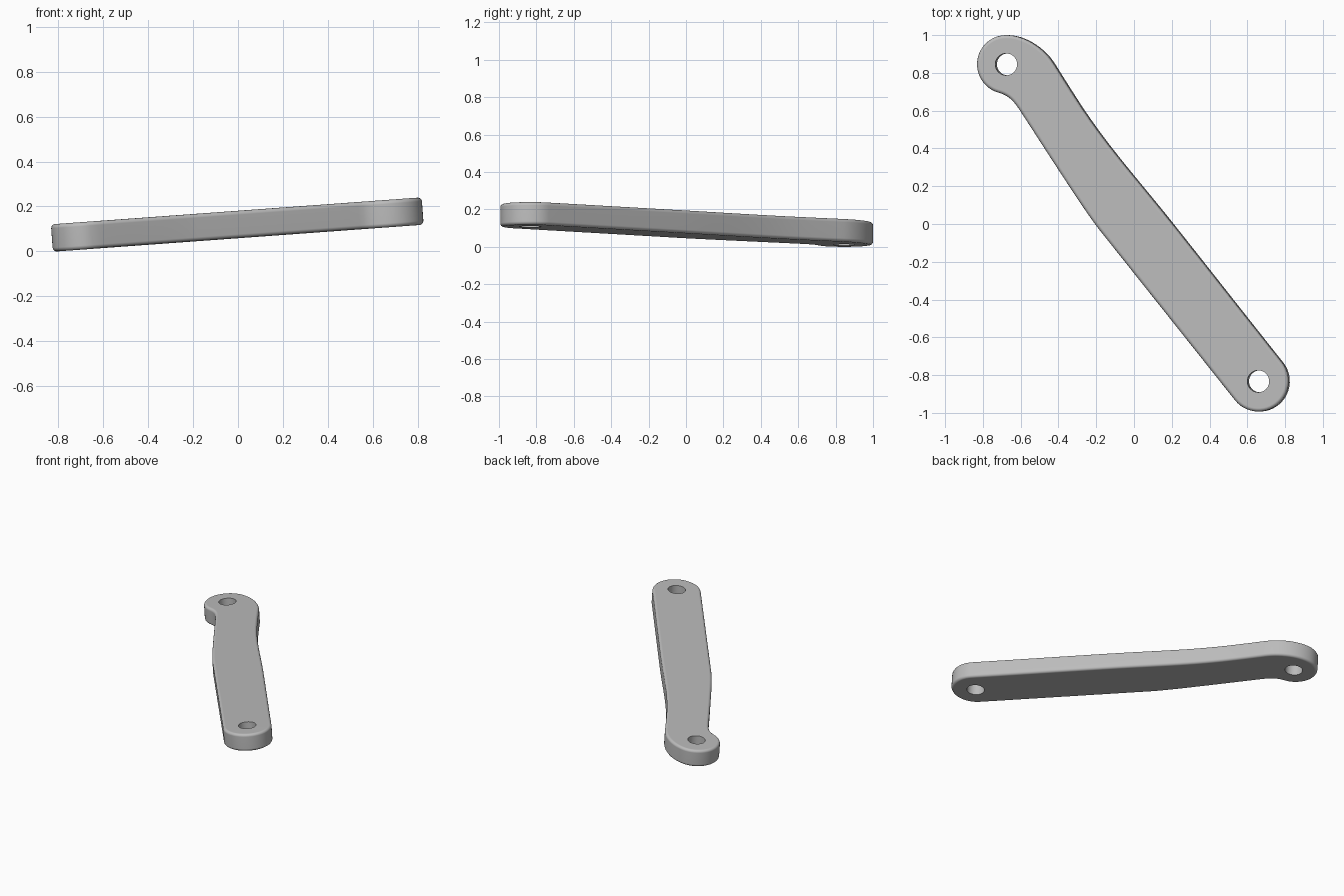
import bpy, bmesh, math
from mathutils import Vector
from mathutils.geometry import interpolate_bezier

cube = bpy.data.objects.get("Cube")
if cube:
    bpy.data.objects.remove(cube, do_unlink=True)

THICK = 0.122
TILT = -0.0727
HOLES = [(-0.674, 0.845), (0.664, -0.833)]
HOLE_RADIUS = 0.058

# Grey metal
metal = bpy.data.materials.new("grey metal")
metal.use_nodes = True
GREY = (0.5, 0.5, 0.5, 1)
metal.diffuse_color = GREY
metal.node_tree.nodes["Principled BSDF"].inputs["Base Color"].default_value = GREY

# Outline, clockwise: point, travel direction, handle length in and out
OUTLINE = [
    ((-0.83, 0.845), (0, 1), 0.07, 0.086),
    ((-0.675, 1.0), (1, 0), 0.086, 0.10),
    ((-0.42, 0.845), (0.53, -0.85), 0.10, 0.09),
    ((-0.26, 0.595), (0.56, -0.83), 0.09, 0.25),
    ((0.2, 0.01), (0.623, -0.782), 0.25, 0.3),
    ((0.789, -0.733), (0.623, -0.782), 0.3, 0.088),
    ((0.764, -0.958), (-0.782, -0.623), 0.088, 0.088),
    ((0.539, -0.933), (-0.623, 0.782), 0.088, 0.3),
    ((-0.178, -0.034), (-0.623, 0.782), 0.3, 0.1),
    ((-0.40, 0.29), (-0.55, 0.835), 0.1, 0.1),
    ((-0.605, 0.605), (-0.55, 0.835), 0.1, 0.06),
    ((-0.715, 0.695), (-0.966, 0.259), 0.05, 0.07),
]


def trace(knots, steps=14):
    points = []
    for a, b in zip(knots, knots[1:] + knots[:1]):
        p, q = Vector(a[0]), Vector(b[0])
        h1 = p + Vector(a[1]).normalized() * a[3]
        h2 = q - Vector(b[1]).normalized() * b[2]
        points += interpolate_bezier(p, h1, h2, q, steps)[:-1]
    return points


def prism(name, points, height):
    bm = bmesh.new()
    base = bm.faces.new([bm.verts.new((p[0], p[1], -height / 2)) for p in points])
    top = bmesh.ops.extrude_face_region(bm, geom=[base])["geom"]
    bmesh.ops.translate(bm, vec=(0, 0, height),
                        verts=[v for v in top if isinstance(v, bmesh.types.BMVert)])
    bmesh.ops.recalc_face_normals(bm, faces=bm.faces)
    mesh = bpy.data.meshes.new(name)
    bm.to_mesh(mesh)
    bm.free()
    mesh.materials.append(metal)
    obj = bpy.data.objects.new(name, mesh)
    bpy.context.collection.objects.link(obj)
    return obj


# Arm plate with rounded rims
arm = prism("lever_arm", trace(OUTLINE), THICK)
bevel = arm.modifiers.new("rounded rim", "BEVEL")
bevel.width = 0.018
bevel.segments = 4
bevel.limit_method = "ANGLE"
bevel.angle_limit = math.radians(50)

# Pin holes through both ends
cutters = []
for cx, cy in HOLES:
    ring = [(cx + HOLE_RADIUS * math.cos(i * math.tau / 48),
             cy + HOLE_RADIUS * math.sin(i * math.tau / 48)) for i in range(48)]
    cutter = prism("hole_cutter", ring, THICK * 2)
    cutter.hide_render = True
    cutters.append(cutter)
    cut = arm.modifiers.new("pin hole", "BOOLEAN")
    cut.operation = "DIFFERENCE"
    cut.solver = "EXACT"
    cut.object = cutter

# Apply the cuts, then smooth the shading
bpy.ops.object.select_all(action="DESELECT")
arm.select_set(True)
bpy.context.view_layer.objects.active = arm
bpy.ops.object.convert(target="MESH")
for cutter in cutters:
    bpy.data.objects.remove(cutter, do_unlink=True)
bpy.ops.object.shade_smooth_by_angle(angle=math.radians(35))
normals = arm.modifiers.new("flat face normals", "WEIGHTED_NORMAL")
normals.keep_sharp = True

# Slight tilt, resting on the ground at the low end
arm.rotation_euler = (0, TILT, 0)
bpy.context.view_layer.update()
arm.location.z = -min((arm.matrix_world @ v.co).z for v in arm.data.vertices)
